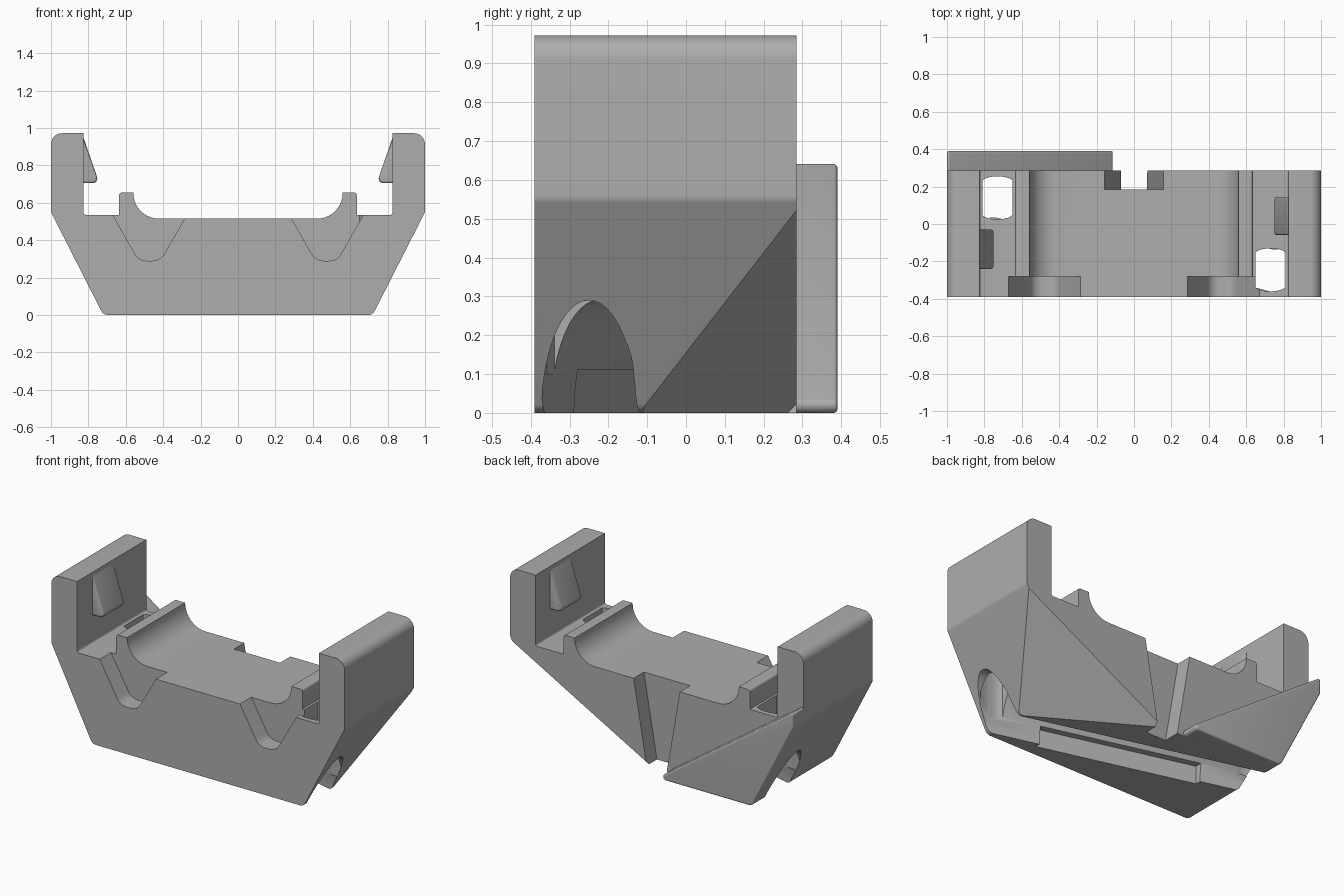
import bpy, bmesh, math
from mathutils import Vector

if "Cube" in bpy.data.objects:
    bpy.data.objects.remove(bpy.data.objects["Cube"])

GREY = (0.42, 0.42, 0.42, 1)
mat = bpy.data.materials.new("plain grey")
mat.use_nodes = True
mat.diffuse_color = GREY
mat.node_tree.nodes["Principled BSDF"].inputs["Base Color"].default_value = GREY


def loft(name, rings):
    """Closed solid through a list of matching point rings."""
    bm = bmesh.new()
    vs = [[bm.verts.new(p) for p in ring] for ring in rings]
    n = len(vs[0])
    for a, b in zip(vs, vs[1:]):
        for i in range(n):
            j = (i + 1) % n
            bm.faces.new((a[i], a[j], b[j], b[i]))
    bm.faces.new(vs[0])
    bm.faces.new(vs[-1])
    bmesh.ops.recalc_face_normals(bm, faces=bm.faces)
    me = bpy.data.meshes.new(name)
    bm.to_mesh(me)
    bm.free()
    me.materials.append(mat)
    ob = bpy.data.objects.new(name, me)
    bpy.context.collection.objects.link(ob)
    return ob


def prism(name, pts, y0, y1):
    """Front profile pulled along y."""
    return loft(name, [[(x, y, z) for x, z in pts] for y in (y0, y1)])


def rounded(pts, steps=6):
    """Polygon from (x, z, radius) corners."""
    out = []
    for i, (x, z, r) in enumerate(pts):
        p = Vector((x, z))
        if r == 0:
            out.append(p)
            continue
        a = (Vector(pts[i - 1][:2]) - p).normalized()
        b = (Vector(pts[(i + 1) % len(pts)][:2]) - p).normalized()
        half = a.angle(b) / 2
        c = p + (a + b).normalized() * (r / math.sin(half))
        u = p + a * (r / math.tan(half)) - c
        v = p + b * (r / math.tan(half)) - c
        sweep = u.angle_signed(v)
        for k in range(steps + 1):
            t = -sweep * k / steps
            out.append(c + Vector((u.x * math.cos(t) - u.y * math.sin(t),
                                   u.x * math.sin(t) + u.y * math.cos(t))))
    return out


def activate(ob):
    bpy.ops.object.select_all(action='DESELECT')
    ob.select_set(True)
    bpy.context.view_layer.objects.active = ob


def cut(target, cutter):
    m = target.modifiers.new("cut", 'BOOLEAN')
    m.operation = 'DIFFERENCE'
    m.solver = 'EXACT'
    m.object = cutter
    activate(target)
    bpy.ops.object.modifier_apply(modifier=m.name)
    bpy.data.objects.remove(cutter)


def edit(ob, fn):
    bm = bmesh.new()
    bm.from_mesh(ob.data)
    fn(bm)
    bmesh.ops.recalc_face_normals(bm, faces=bm.faces)
    bm.to_mesh(ob.data)
    bm.free()


# Cradle body: half profile mirrored to both sides
FRONT, BACK = -0.39, 0.285
half = [(0.72, 0, 0.04), (1, 0.55, 0.04), (1, 0.972, 0.06), (0.825, 0.972, 0),
        (0.825, 0.535, 0.012), (0.635, 0.535, 0), (0.635, 0.655, 0.015),
        (0.56, 0.655, 0), (0.56, 0.515, 0.138)]
profile = half + [(-x, z, r) for x, z, r in reversed(half)]
body = prism("cradle_body", rounded(profile, 10), FRONT, BACK)


# Slanted facet under the back corner
def slice_corner(bm):
    a, b, c = Vector((1, BACK, 0.53)), Vector((0.72, -0.12, 0)), Vector((0.03, BACK, 0))
    n = (b - a).cross(c - a).normalized()
    if n.z > 0:
        n = -n
    g = bm.verts[:] + bm.edges[:] + bm.faces[:]
    res = bmesh.ops.bisect_plane(bm, geom=g, plane_co=a, plane_no=n, clear_outer=True)
    rim = [e for e in res["geom_cut"] if isinstance(e, bmesh.types.BMEdge)]
    bmesh.ops.holes_fill(bm, edges=rim, sides=0)


edit(body, slice_corner)

# Strap tunnel: arch swept across the underside at a slant
arch = [(0.122, -0.1)] + [(0.122 * math.cos(t), 0.29 * math.sin(t))
                          for t in [math.pi * k / 24 for k in range(25)]] + [(-0.122, -0.1)]
path = [(-1.2, 0.15), (-0.74, 0.15), (0.74, -0.25), (1.2, -0.25)]
cut(body, loft("tunnel", [[(x, c + y, z) for y, z in arch] for x, c in path]))

# Shallow recess along the front wall of the tunnel
ends = [(0.43, -0.29), (-0.5, -0.04)]
cut(body, loft("recess", [[(x, y + dy, z) for dy, z in
                           [(-0.03, -0.02), (0.06, -0.02), (0.06, 0.11), (-0.03, 0.11)]]
                          for x, y in ends]))

# Strap slots through the shelves, with bowed ends
for x, y in ((0.73, -0.245), (-0.73, 0.14)):
    bow = [(0.08 * k / 6, 0.08 + 0.035 * math.sqrt(1 - (k / 6.5) ** 2)) for k in range(-6, 7)]
    ring = bow + [(-a, -b) for a, b in bow]
    cut(body, loft("slot", [[(x + a, y + b, z) for a, b in ring] for z in (0.1, 0.6)]))

# Front pockets
for s in (-1, 1):
    pts = rounded([(0.275, 0.535, 0), (0.275, 0.7, 0), (0.67, 0.7, 0), (0.67, 0.535, 0),
                   (0.53, 0.29, 0.07), (0.415, 0.29, 0.07)])
    cut(body, prism("pocket", [(s * x, z) for x, z in pts], -0.5, -0.28))

# Tapered notch in the back
cut(body, prism("notch", [(-0.16, 0.53), (0.16, 0.53), (0.065, -0.02), (-0.065, -0.02)],
                0.185, 0.4))

# Back wedge plate with softened outer edges
plate = prism("back_wedge_plate",
              rounded([(-0.07, 0, 0.02), (-0.72, 0, 0.04), (-1, 0.55, 0.03), (-1, 0.65, 0.01)]),
              BACK - 0.002, 0.39)


def soften(bm):
    rim = [e for e in bm.edges if all(v.co.y > 0.38 for v in e.verts)]
    bmesh.ops.bevel(bm, geom=rim, offset=0.04, segments=5, profile=0.5,
                    affect='EDGES', clamp_overlap=True)


edit(plate, soften)

# Snap catches on the inner walls
parts = [body, plate]
for side, s, y0, y1 in (("left", 1, -0.06, 0.145), ("right", -1, -0.24, -0.03)):
    pts = rounded([(0.83, 0.96, 0), (0.83, 0.705, 0), (0.742, 0.705, 0.025)])
    catch = prism(side + "_snap_catch", [(s * x, z) for x, z in pts], y0, y1)
    edit(catch, lambda bm: bmesh.ops.bevel(
        bm, geom=[e for e in bm.edges
                  if abs(e.verts[0].co.y - e.verts[1].co.y) < 0.001
                  and min(abs(v.co.x) for v in e.verts) < 0.82],
        offset=0.012, segments=3, profile=0.5, affect='EDGES', clamp_overlap=True))
    parts.append(catch)

for ob in parts:
    activate(ob)
    bpy.ops.object.shade_smooth_by_angle(angle=math.radians(30))
